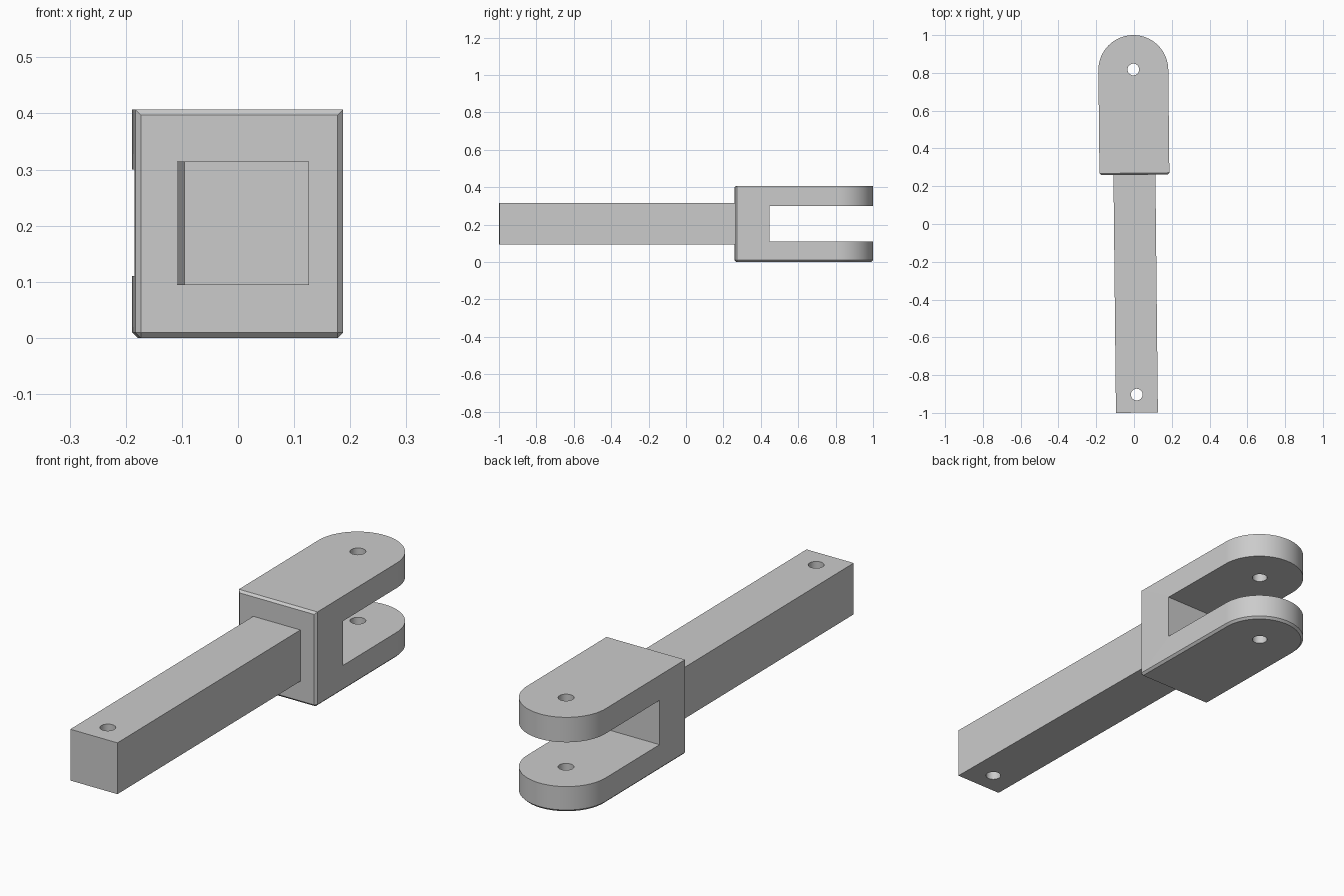
import bpy, bmesh, math
from mathutils import Matrix

old = bpy.data.objects.get("Cube")
if old:
    bpy.data.objects.remove(old, do_unlink=True)

TILT = 0.0105       # slight yaw of the whole rod
OFFSET_X = 0.005
HALF_W = 0.185      # half width of the fork, also the radius of its ends
HEAD_H = 0.407
HEAD_Y = 0.26
PIN_Y = 0.815

grey = bpy.data.materials.new("steel grey")
grey.use_nodes = True
colour = (0.6, 0.6, 0.6, 1)
grey.diffuse_color = colour
grey.node_tree.nodes["Principled BSDF"].inputs["Base Color"].default_value = colour


def make_object(name, bm):
    mesh = bpy.data.meshes.new(name)
    bmesh.ops.recalc_face_normals(bm, faces=bm.faces)
    bm.to_mesh(mesh)
    bm.free()
    mesh.materials.append(grey)
    obj = bpy.data.objects.new(name, mesh)
    bpy.context.collection.objects.link(obj)
    return obj


def box(name, x, y0, y1, z0, z1):
    bm = bmesh.new()
    place = Matrix.Translation((0, (y0 + y1) / 2, (z0 + z1) / 2))
    bmesh.ops.create_cube(bm, size=1, matrix=place @ Matrix.Diagonal((2 * x, y1 - y0, z1 - z0, 1)))
    return make_object(name, bm)


def pin_cutter(y):
    bm = bmesh.new()
    bmesh.ops.create_cone(bm, cap_ends=True, segments=32, radius1=0.031, radius2=0.031,
                          depth=1, matrix=Matrix.Translation((0, y, 0.2)))
    return make_object("hole_cutter", bm)


def cut(obj, cutter):
    cutter.hide_render = True
    mod = obj.modifiers.new("cut", "BOOLEAN")
    mod.operation = "DIFFERENCE"
    mod.solver = "EXACT"
    mod.object = cutter
    bpy.context.view_layer.objects.active = obj
    bpy.ops.object.modifier_apply(modifier=mod.name)
    bpy.data.objects.remove(cutter, do_unlink=True)


# Fork head: rounded outline extruded upwards
bm = bmesh.new()
outline = [(-HALF_W, HEAD_Y), (HALF_W, HEAD_Y)]
steps = 48
for i in range(steps + 1):
    a = math.pi * i / steps
    outline.append((HALF_W * math.cos(a), PIN_Y + HALF_W * math.sin(a)))
base = bm.faces.new([bm.verts.new((x, y, 0)) for x, y in outline])
top = bmesh.ops.extrude_face_region(bm, geom=[base])["geom"]
bmesh.ops.translate(bm, vec=(0, 0, HEAD_H), verts=[v for v in top if isinstance(v, bmesh.types.BMVert)])

# Chamfer round the underside and round the shoulder facing the shaft
chamfered = [e for e in bm.edges
             if all(v.co.z < 0.001 for v in e.verts)
             or all(v.co.y < HEAD_Y + 0.001 for v in e.verts)]
bmesh.ops.bevel(bm, geom=chamfered, offset=0.0095, segments=1, affect="EDGES")
fork = make_object("fork_head", bm)

# Slot between the two prongs, then the pin hole through both
cut(fork, box("slot_cutter", 0.5, 0.445, 1.5, 0.11, 0.30))
cut(fork, pin_cutter(PIN_Y + 0.003))

# Square shaft with its own pin hole
shaft = box("shaft", 0.111, -0.999, HEAD_Y + 0.005, 0.094, 0.314)
cut(shaft, pin_cutter(-0.903))

for obj in (fork, shaft):
    obj.data.transform(Matrix.Translation((OFFSET_X, 0, 0)) @ Matrix.Rotation(TILT, 4, "Z"))
    bpy.ops.object.select_all(action="DESELECT")
    obj.select_set(True)
    bpy.context.view_layer.objects.active = obj
    bpy.ops.object.shade_smooth_by_angle(angle=math.radians(25))
